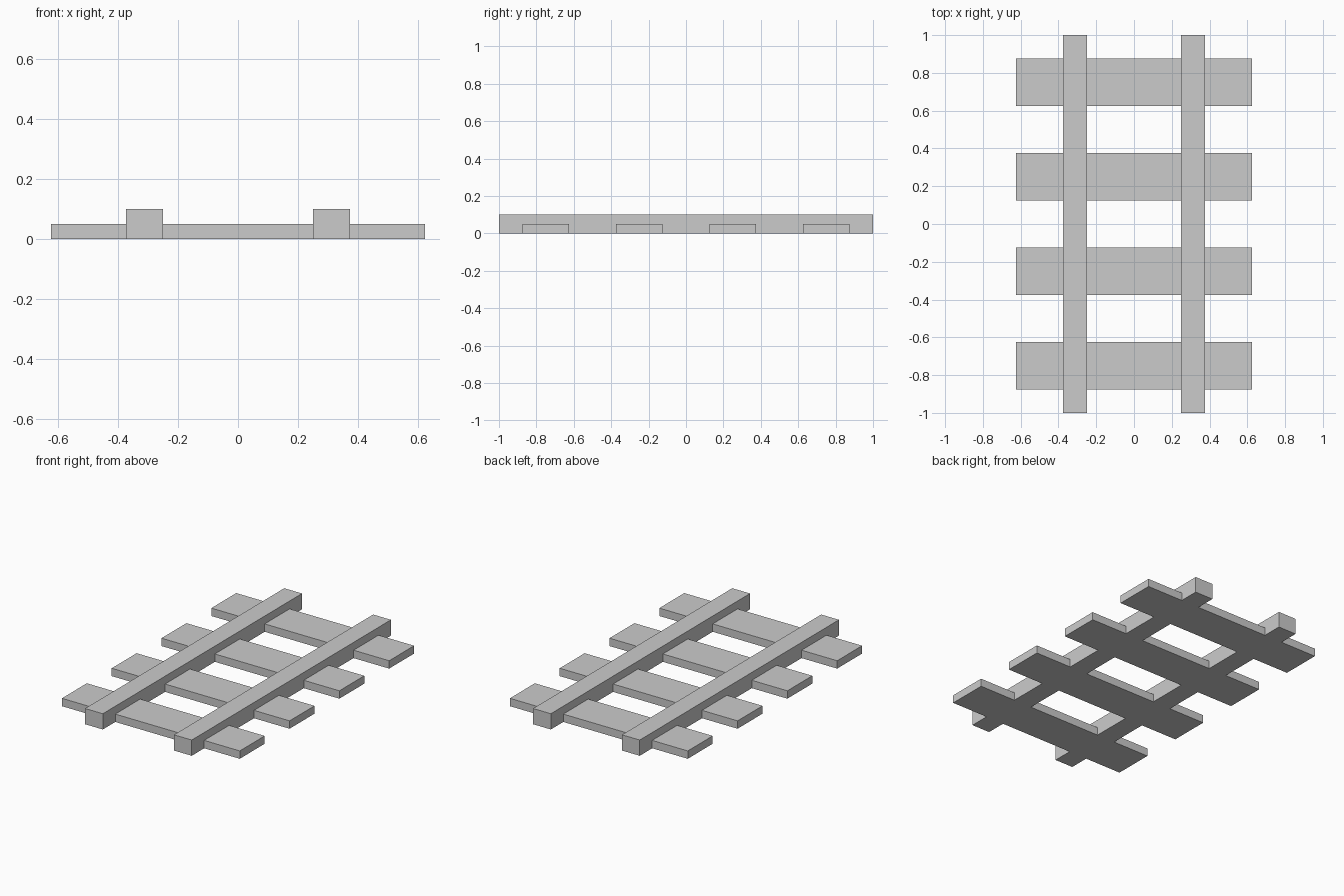
import bpy

if "Cube" in bpy.data.objects:
    bpy.data.objects.remove(bpy.data.objects["Cube"])


def box(name, center, size):
    """Axis-aligned box with flat faces."""
    bpy.ops.mesh.primitive_cube_add(size=1, location=center)
    obj = bpy.context.object
    obj.name = name
    obj.scale = size
    bpy.ops.object.transform_apply(location=False, rotation=False, scale=True)
    return obj


RAIL_SIZE = (0.125, 2.0, 0.1)
SLEEPER_SIZE = (1.25, 0.25, 0.05)

# Two parallel rails running front to back
for side, label in ((-1, "left"), (1, "right")):
    box(f"{label}_rail", (side * 0.3125, 0, RAIL_SIZE[2] / 2), RAIL_SIZE)

# Four evenly spaced sleepers, flush with the underside of the rails
for i in range(4):
    box(f"sleeper_{i + 1}", (0, -0.75 + 0.5 * i, SLEEPER_SIZE[2] / 2), SLEEPER_SIZE)
